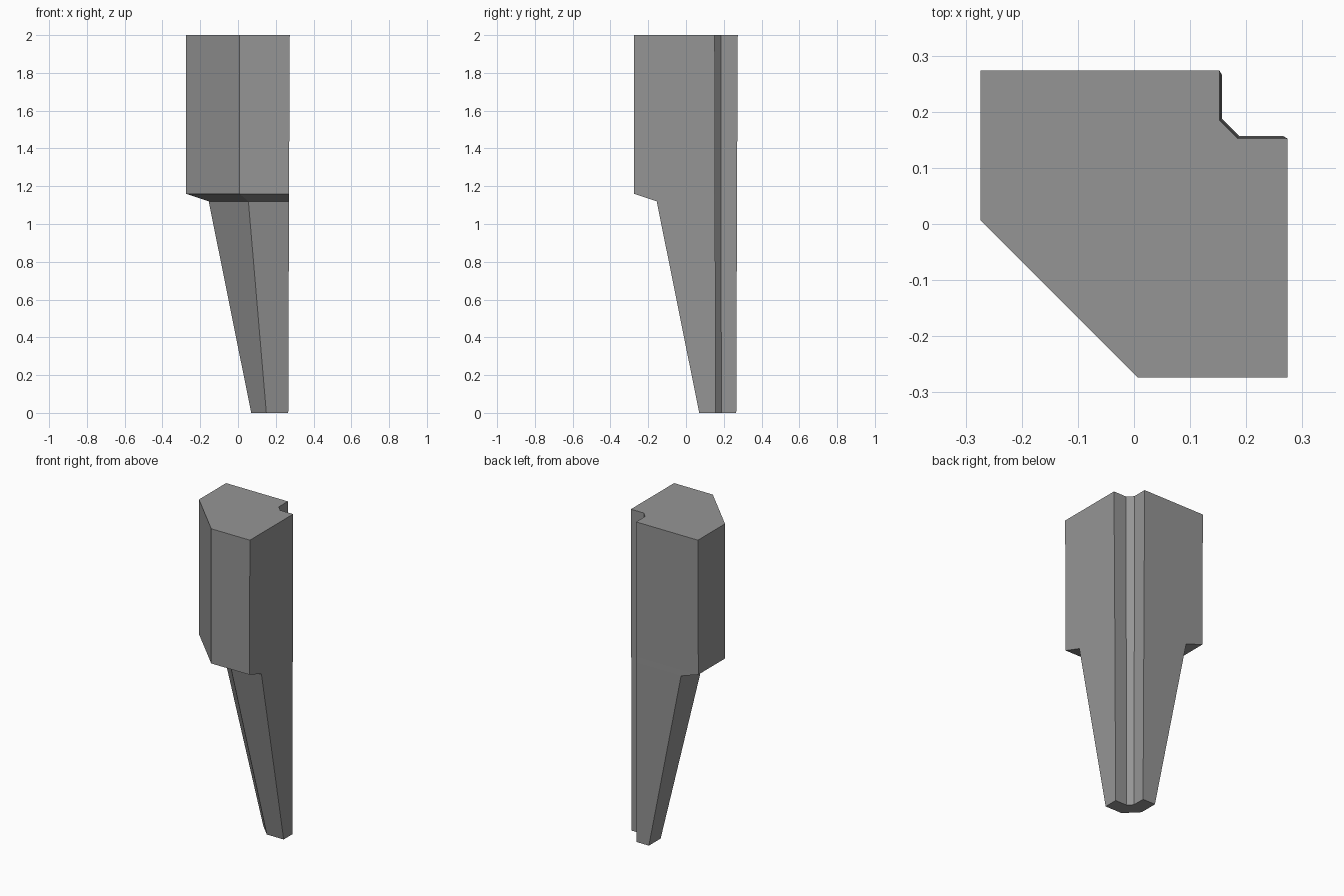
import bpy
import bmesh

cube = bpy.data.objects.get("Cube")
if cube:
    bpy.data.objects.remove(cube, do_unlink=True)

grey = bpy.data.materials.new("mid grey")
grey.use_nodes = True
colour = (0.3, 0.3, 0.3, 1)
grey.diffuse_color = colour
grey.node_tree.nodes["Principled BSDF"].inputs["Base Color"].default_value = colour


def section(outer, inner, chamfer, notch, notch_chamfer):
    """Half of the outline, mirrored across the x = y diagonal."""
    half = [(notch, outer), (inner, outer), (inner, chamfer)]
    mirrored = [(y, x) for x, y in reversed(half)]
    return ([(notch, notch_chamfer)] + half + mirrored
            + [(notch_chamfer, notch)])


# Height, then outer face, inner face, front chamfer, notch and notch chamfer
levels = [
    (0.0, 0.266, 0.07, 0.15, 0.157, 0.187),
    (1.12, 0.27, -0.155, 0.055, 0.154, 0.186),
    (1.16, 0.27, -0.274, 0.007, 0.154, 0.186),
    (2.0, 0.274, -0.274, 0.007, 0.152, 0.185),
]

# Square upper block and tapered lower leg, lofted through the sections
bm = bmesh.new()
rings = [[bm.verts.new((x, y, z)) for x, y in section(*sizes)]
         for z, *sizes in levels]
for low, high in zip(rings, rings[1:]):
    for i in range(len(low)):
        j = (i + 1) % len(low)
        bm.faces.new((low[i], low[j], high[j], high[i]))
bm.faces.new(rings[0][::-1])
bm.faces.new(rings[-1])
bmesh.ops.recalc_face_normals(bm, faces=bm.faces)

mesh = bpy.data.meshes.new("tapered_leg")
bm.to_mesh(mesh)
bm.free()
mesh.materials.append(grey)
leg = bpy.data.objects.new("tapered_leg", mesh)
bpy.context.collection.objects.link(leg)
